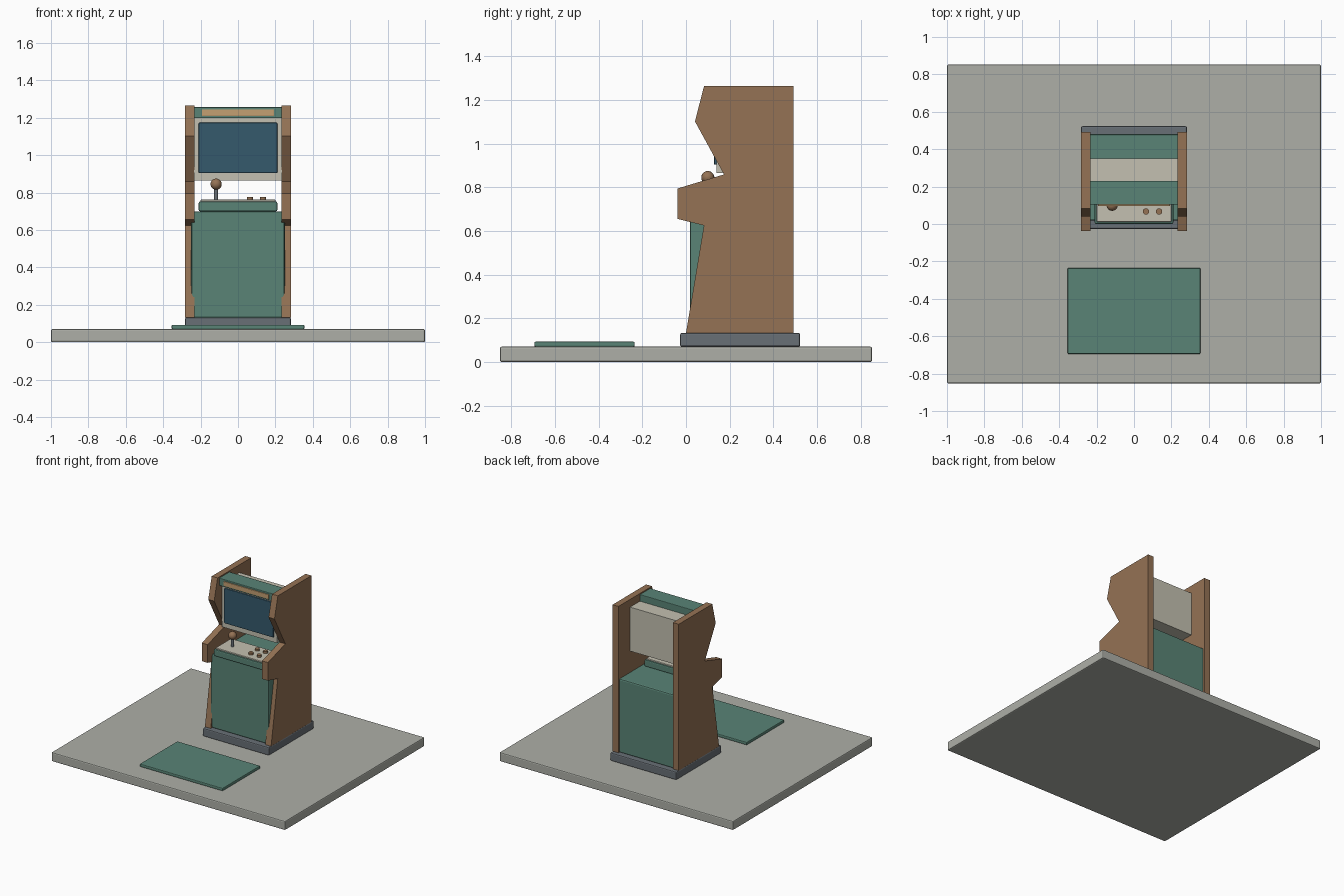
import bpy
import bmesh
from mathutils import Matrix

if "Cube" in bpy.data.objects:
    bpy.data.objects.remove(bpy.data.objects["Cube"])


def material(name, rgb):
    m = bpy.data.materials.new(name)
    m.diffuse_color = (*rgb, 1)
    m.use_nodes = True
    m.node_tree.nodes["Principled BSDF"].inputs["Base Color"].default_value = m.diffuse_color
    return m


WOOD = material("wood", (0.30, 0.17, 0.09))
GREEN = material("green", (0.10, 0.23, 0.18))
STONE = material("stone", (0.42, 0.43, 0.39))
CREAM = material("cream", (0.55, 0.53, 0.44))
STEEL = material("steel", (0.14, 0.16, 0.18))
GLASS = material("glass", (0.035, 0.10, 0.15))
TAN = material("tan", (0.55, 0.35, 0.17))


def finish(name, bm, mat):
    bmesh.ops.recalc_face_normals(bm, faces=bm.faces)
    mesh = bpy.data.meshes.new(name)
    bm.to_mesh(mesh)
    bm.free()
    mesh.materials.append(mat)
    ob = bpy.data.objects.new(name, mesh)
    bpy.context.collection.objects.link(ob)
    return ob


def box(name, half_x, y, z, mat, bevel=0.0):
    """Box centred on x = 0 with y and z ranges."""
    bm = bmesh.new()
    size = (2 * half_x, y[1] - y[0], z[1] - z[0])
    mid = (0, sum(y) / 2, sum(z) / 2)
    bmesh.ops.create_cube(bm, size=1, matrix=Matrix.Translation(mid) @ Matrix.Diagonal((*size, 1)))
    ob = finish(name, bm, mat)
    if bevel:
        mod = ob.modifiers.new("soft_edges", "BEVEL")
        mod.width = bevel
        mod.segments = 2
    return ob


def smooth(ob):
    bpy.ops.object.select_all(action="DESELECT")
    ob.select_set(True)
    bpy.context.view_layer.objects.active = ob
    bpy.ops.object.shade_smooth_by_angle()


def peg(name, x, y, z, radius, mat):
    """Upright cylinder with a z range."""
    bm = bmesh.new()
    bmesh.ops.create_cone(bm, cap_ends=True, segments=16, radius1=radius, radius2=radius,
                          depth=z[1] - z[0], matrix=Matrix.Translation((x, y, sum(z) / 2)))
    smooth(finish(name, bm, mat))


# Floor slab, mat and plinth
box("floor_slab", 1.0, (-0.853, 0.853), (0, 0.07), STONE, 0.008)
box("floor_mat", 0.355, (-0.695, -0.235), (0.07, 0.093), GREEN, 0.006)
box("plinth", 0.283, (-0.027, 0.523), (0.07, 0.133), STEEL, 0.008)

# Side panels: one profile, extruded and mirrored
PROFILE = [(0.0, 0.133), (0.493, 0.133), (0.493, 1.265), (0.083, 1.265), (0.041, 1.102),
           (0.174, 0.859), (-0.038, 0.795), (-0.038, 0.655), (0.082, 0.625)]
bm = bmesh.new()
face = bm.faces.new([bm.verts.new((0.233, y, z)) for y, z in PROFILE])
grown = bmesh.ops.extrude_face_region(bm, geom=[face])
bmesh.ops.translate(bm, vec=(0.05, 0, 0),
                    verts=[g for g in grown["geom"] if isinstance(g, bmesh.types.BMVert)])
panels = finish("side_panels", bm, WOOD)
panels.modifiers.new("other_side", "MIRROR")

# Lower cabinet, and control deck with its top plate
box("lower_cabinet", 0.25, (0.018, 0.48), (0.13, 0.70), GREEN, 0.01)
box("control_deck", 0.21, (0.0, 0.21), (0.70, 0.752), GREEN, 0.008)
box("control_plate", 0.20, (0.012, 0.20), (0.75, 0.762), CREAM, 0.003)

# Screen housing and screen
box("screen_housing", 0.235, (0.14, 0.35), (0.865, 1.205), CREAM)
box("screen", 0.21, (0.128, 0.15), (0.904, 1.174), GLASS, 0.005)

# Header box with light strip
box("header_box", 0.235, (0.103, 0.23), (1.198, 1.257), GREEN, 0.004)
box("header_strip", 0.193, (0.096, 0.11), (1.209, 1.244), TAN, 0.003)

# Joystick
peg("joystick_shaft", -0.117, 0.10, (0.76, 0.83), 0.011, STEEL)
bm = bmesh.new()
bmesh.ops.create_uvsphere(bm, u_segments=16, v_segments=10, radius=0.03,
                          matrix=Matrix.Translation((-0.117, 0.10, 0.845)))
smooth(finish("joystick_ball", bm, WOOD))

# Buttons, two rows of two
for row, y in enumerate((0.067, 0.145)):
    for col, x in enumerate((0.064, 0.134)):
        peg(f"button_{row}_{col}", x, y, (0.76, 0.777), 0.017, WOOD)
